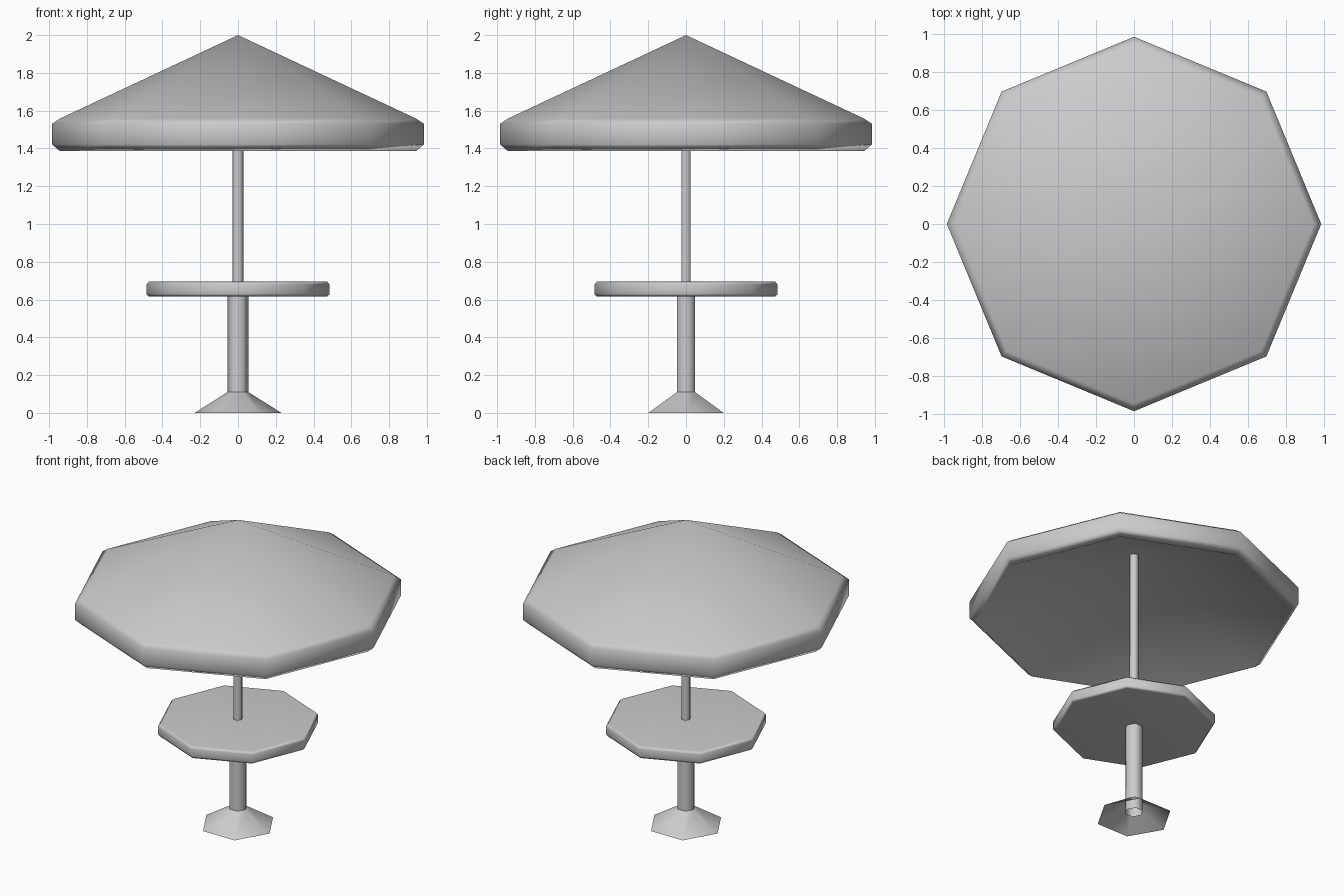
import bpy, bmesh
from math import cos, sin, tau

if "Cube" in bpy.data.objects:
    bpy.data.objects.remove(bpy.data.objects["Cube"])


def lathe(name, profile, sides, weighted=False):
    """Revolve (radius, z) points into a faceted solid; radius 0 makes a point."""
    bm = bmesh.new()
    rings = []
    for r, z in profile:
        n = 1 if r == 0 else sides
        rings.append([bm.verts.new((r * cos(tau * i / sides), r * sin(tau * i / sides), z))
                      for i in range(n)])
    for a, b in zip(rings, rings[1:]):
        for i in range(sides):
            j = (i + 1) % sides
            quad = [a[i % len(a)], a[j % len(a)], b[j % len(b)], b[i % len(b)]]
            bm.faces.new(list(dict.fromkeys(quad)))
    bmesh.ops.recalc_face_normals(bm, faces=bm.faces)
    for f in bm.faces:
        f.smooth = True
    me = bpy.data.meshes.new(name)
    bm.to_mesh(me)
    bm.free()
    ob = bpy.data.objects.new(name, me)
    bpy.context.collection.objects.link(ob)
    if weighted:
        ob.modifiers.new("weighted_normals", 'WEIGHTED_NORMAL')
    return ob


# Canopy: thick octagonal shell with chamfered rim and hollow underside
lathe("canopy", [(0, 1.81), (0.945, 1.387), (0.985, 1.422),
                 (0.985, 1.53), (0.945, 1.557), (0, 2.0)], 8, True)

# Octagonal table top with chamfered edges
lathe("table_top", [(0, 0.615), (0.472, 0.615), (0.485, 0.63),
                    (0.485, 0.68), (0.472, 0.695), (0, 0.695)], 8, True)

# Thin umbrella pole and thicker table post, both six-sided
lathe("umbrella_pole", [(0.029, 0.66), (0.029, 1.82)], 6)
lathe("table_post", [(0.055, 0.035), (0.055, 0.64)], 6)

# Flared hollow foot
lathe("foot", [(0.23, 0.0), (0.055, 0.11)], 6)
